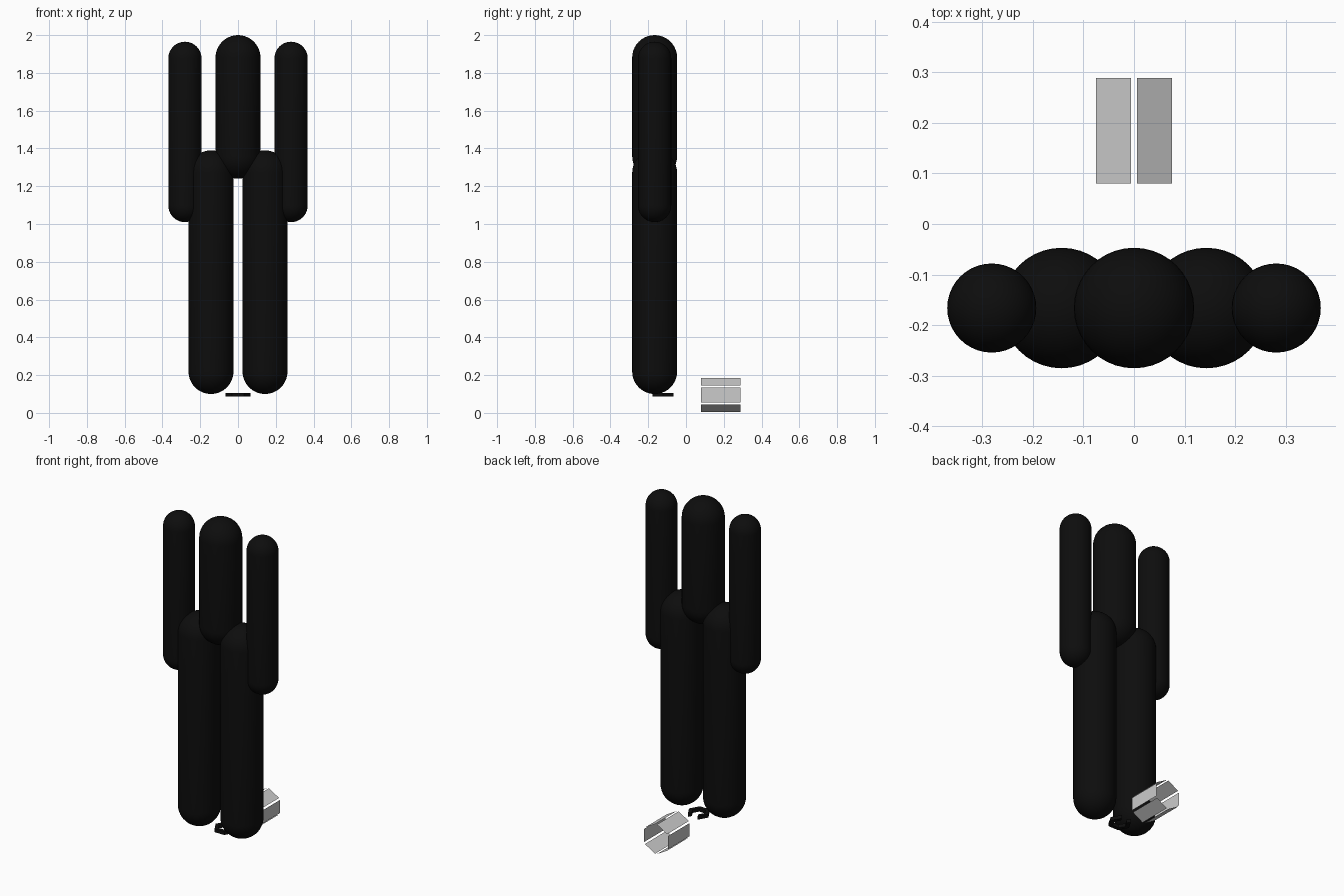
import bpy, bmesh, math
from mathutils import Matrix, Vector

if "Cube" in bpy.data.objects:
    bpy.data.objects.remove(bpy.data.objects["Cube"])


def material(name, value):
    m = bpy.data.materials.new(name)
    m.diffuse_color = (value, value, value, 1)
    m.use_nodes = True
    m.node_tree.nodes["Principled BSDF"].inputs["Base Color"].default_value = m.diffuse_color
    return m


BLACK = material("black", 0.004)
GREY = material("light grey", 0.6)


def add_mesh(name, bm, mat, smooth=False):
    me = bpy.data.meshes.new(name)
    bm.to_mesh(me)
    bm.free()
    me.materials.append(mat)
    for p in me.polygons:
        p.use_smooth = smooth
    ob = bpy.data.objects.new(name, me)
    bpy.context.collection.objects.link(ob)
    return ob


def capsule(name, x, y, r, z0, z1):
    """Upright capsule: half profile spun around its axis."""
    bm = bmesh.new()
    n = 10
    prof = [(r * math.sin(i * math.pi / 2 / n), z0 + r - r * math.cos(i * math.pi / 2 / n))
            for i in range(n + 1)]
    prof += [(px, z0 + z1 - pz) for px, pz in reversed(prof)]
    vs = [bm.verts.new((px, 0, pz)) for px, pz in prof]
    es = [bm.edges.new(p) for p in zip(vs, vs[1:])]
    bmesh.ops.spin(bm, geom=vs + es, axis=(0, 0, 1), cent=(0, 0, 0),
                   angle=math.tau, steps=40)
    bmesh.ops.remove_doubles(bm, verts=bm.verts, dist=1e-5)
    bmesh.ops.recalc_face_normals(bm, faces=bm.faces)
    bmesh.ops.translate(bm, verts=bm.verts, vec=(x, y, 0))
    add_mesh(name, bm, BLACK, True)


# Body made of five capsules
Y = -0.166
capsule("torso", 0, Y, 0.119, 1.24, 2.0)
for side, s in (("left", 1), ("right", -1)):
    capsule(side + "_leg", s * 0.143, Y, 0.119, 0.10, 1.39)
    capsule(side + "_arm", s * 0.281, Y, 0.088, 1.01, 1.965)

# Six separate thin panels forming a hexagonal tube along y
CZ, APOTHEM, HALF = 0.094, 0.081, 0.04
for i in range(6):
    bm = bmesh.new()
    vs = [bm.verts.new((APOTHEM, y, z)) for y, z in
          ((0.08, -HALF), (0.288, -HALF), (0.288, HALF), (0.08, HALF))]
    bm.faces.new(vs)  # normal points outward (+x before rotation)
    bm.transform(Matrix.Translation((0, 0, CZ)) @ Matrix.Rotation(i * math.pi / 3, 4, 'Y'))
    add_mesh(f"tube_panel_{i + 1}", bm, GREY)

# Open hexagonal clasp lying flat: square bar along five sides, gap at the back
R, W = 0.053, 0.0105
bm = bmesh.new()
rings = []
for i in range(6):
    a = math.radians(60 - 60 * i)
    d = Vector((math.cos(a), math.sin(a), 0))
    k = W / math.cos(math.pi / 6)
    rings.append([bm.verts.new(Vector((0, -0.122, 0.096 + dz)) + d * (R + dr))
                  for dr, dz in ((-k, -W), (k, -W), (k, W), (-k, W))])
for a, b in zip(rings, rings[1:]):
    for j in range(4):
        bm.faces.new((a[j], a[(j + 1) % 4], b[(j + 1) % 4], b[j]))
bm.faces.new(rings[0])
bm.faces.new(rings[-1])
bmesh.ops.recalc_face_normals(bm, faces=bm.faces)
add_mesh("open_clasp", bm, BLACK)
